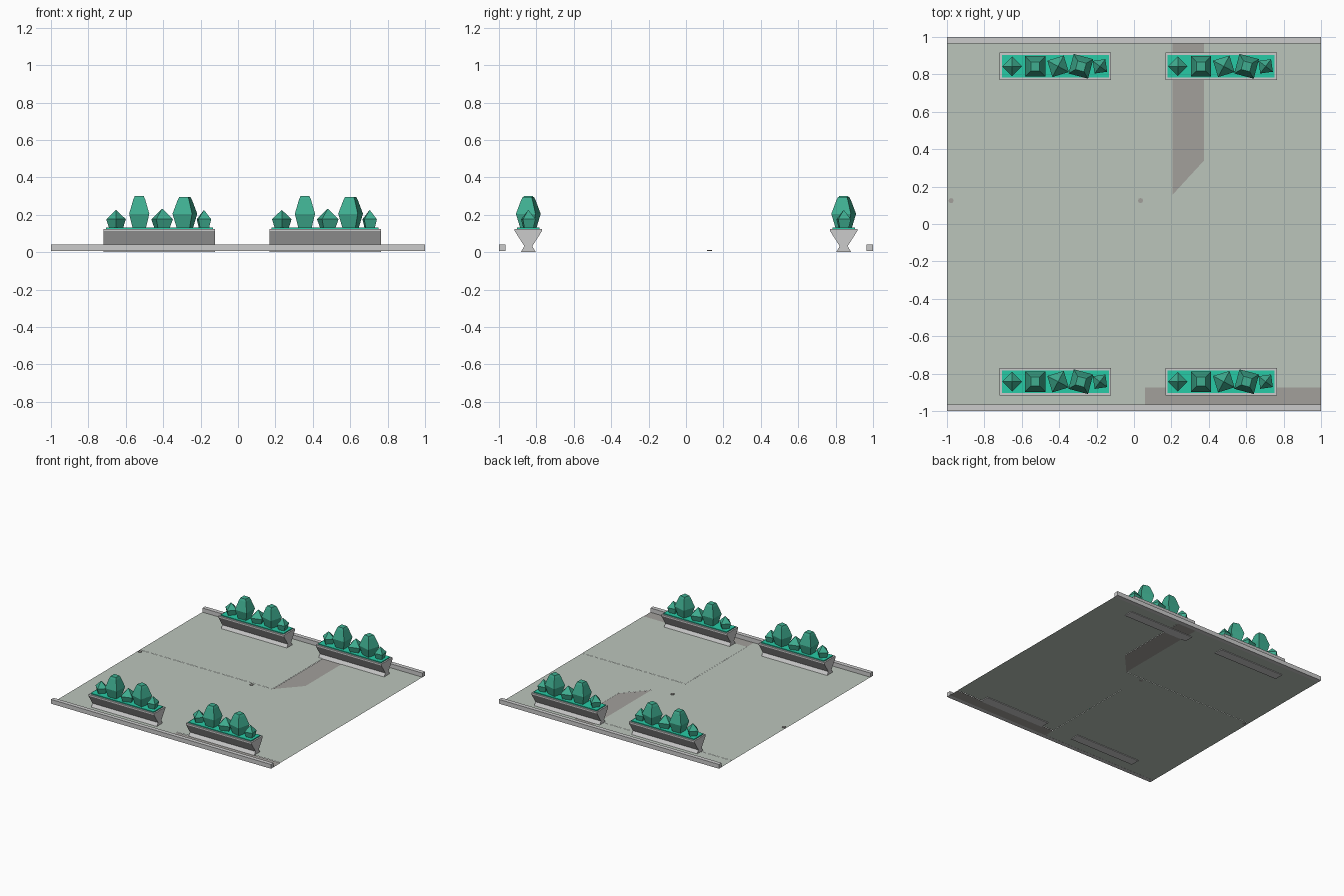
import bpy, bmesh
from math import cos, sin, pi, radians, sqrt

if "Cube" in bpy.data.objects:
    bpy.data.objects.remove(bpy.data.objects["Cube"])


def material(name, rgb):
    m = bpy.data.materials.new(name)
    m.diffuse_color = (*rgb, 1)
    m.use_nodes = True
    m.node_tree.nodes["Principled BSDF"].inputs["Base Color"].default_value = m.diffuse_color
    return m


PAVING = material("paving_sage", (0.50, 0.56, 0.50))
PATCH = material("patch_grey", (0.36, 0.35, 0.33))
SOIL = material("soil_green", (0.02, 0.60, 0.38))
LEAF = material("leaf_green", (0.05, 0.42, 0.28))


def add_mesh(name, verts, faces, mat=None, loc=(0, 0, 0), recalc=True):
    me = bpy.data.meshes.new(name)
    me.from_pydata(verts, [], faces)
    if recalc:
        bm = bmesh.new()
        bm.from_mesh(me)
        bmesh.ops.recalc_face_normals(bm, faces=bm.faces)
        bm.to_mesh(me)
        bm.free()
    ob = bpy.data.objects.new(name, me)
    ob.location = loc
    if mat:
        me.materials.append(mat)
    bpy.context.collection.objects.link(ob)
    return ob


def loft(name, rings, mat=None, loc=(0, 0, 0)):
    """Skin equal-sized closed rings and cap both ends."""
    n = len(rings[0])
    verts = [v for r in rings for v in r]
    faces = [(i * n + j, i * n + (j + 1) % n, (i + 1) * n + (j + 1) % n, (i + 1) * n + j)
             for i in range(len(rings) - 1) for j in range(n)]
    faces += [tuple(range(n)), tuple(range(len(verts) - n, len(verts)))]
    return add_mesh(name, verts, faces, mat, loc)


def box(name, x0, x1, y0, y1, z0, z1, mat=None):
    ring = lambda z: [(x0, y0, z), (x1, y0, z), (x1, y1, z), (x0, y1, z)]
    return loft(name, [ring(z0), ring(z1)], mat)


def panel(name, outline, z, mat):
    add_mesh(name, [(x, y, z) for x, y in outline], [tuple(range(len(outline)))], mat, recalc=False)


# Paving sheets and the two bare patches, at nearly the same level
E = 0.966
panel("paving_front_left", [(-1, -E), (0.06, -E), (0.06, 0.155), (-1, 0.155)], 0.006, PAVING)
panel("paving_back_left", [(-1, 0.155), (0.205, 0.155), (0.205, 0.83), (-1, 0.83)], 0.007, PAVING)
panel("paving_back_strip", [(-1, 0.83), (0.205, 0.83), (0.205, E), (-1, E)], 0.006, PAVING)
panel("paving_centre", [(0.06, -0.08), (0.205, -0.08), (0.205, 0.155), (0.06, 0.155)], 0.006, PAVING)
panel("paving_back_right", [(0.205, -0.08), (1, -0.08), (1, E), (0.375, E), (0.375, 0.34),
                            (0.205, 0.155)], 0.006, PAVING)
panel("paving_front_right", [(0.06, -0.875), (1, -0.875), (1, -0.08), (0.06, -0.08)], 0.007, PAVING)
panel("bare_patch_back", [(0.205, 0.155), (0.375, 0.34), (0.375, E), (0.205, E)], 0.005, PATCH)
panel("bare_patch_front", [(0.06, -E), (1, -E), (1, -0.875), (0.06, -0.875)], 0.005, PATCH)

# Small studs set in the paving
for x in (-0.978, 0.035):
    ring = lambda z: [(x + 0.014 * cos(i * pi / 4), 0.125 + 0.014 * sin(i * pi / 4), z) for i in range(8)]
    loft("paving_stud", [ring(0.005), ring(0.011)], PATCH)

# Kerbs along front and back
box("front_kerb", -1, 1, -1, -E, 0.005, 0.04)
box("back_kerb", -1, 1, E, 1, 0.005, 0.04)


def bush(loc, half, turn, levels):
    """Four-sided faceted bush; levels are (z, share of the widest half-width)."""
    rings = []
    for z, s in levels:
        r = half * sqrt(2) * s
        rings.append([(r * cos(radians(turn + 45) + k * pi / 2),
                       r * sin(radians(turn + 45) + k * pi / 2), z) for k in range(4)])
    loft("bush", rings, LEAF, loc)


def pointed(top):
    return [(0.13, 0.72), (0.176, 1), (top, 0.02)]


def tall(top):
    return [(0.13, 0.66), (0.205, 1), (top - 0.017, 0.58), (top, 0.44)]


# Offset along the planter, half-width, turn, levels
BUSHES = [(-0.232, 0.037, 45, pointed(0.225)),
          (-0.108, 0.054, 0, tall(0.30)),
          (0.014, 0.046, 17, pointed(0.232)),
          (0.136, 0.054, -15, tall(0.296)),
          (0.238, 0.034, 8, pointed(0.225))]

# Waisted trough section: half-width, height
SECTION = [(0.038, 0), (0.038, 0.004), (0.021, 0.032), (0.073, 0.113), (0.073, 0.125)]

for cy in (-0.843, 0.843):
    for cx in (-0.42, 0.466):
        outline = [(y, z) for y, z in SECTION] + [(-y, z) for y, z in reversed(SECTION)]
        loft("planter_trough", [[(x, y, z) for y, z in outline] for x in (-0.298, 0.298)], None, (cx, cy, 0))
        box("planter_soil", cx - 0.286, cx + 0.286, cy - 0.06, cy + 0.06, 0.12, 0.133, SOIL)
        for dx, half, turn, levels in BUSHES:
            bush((cx + dx, cy, 0), half, turn, levels)
